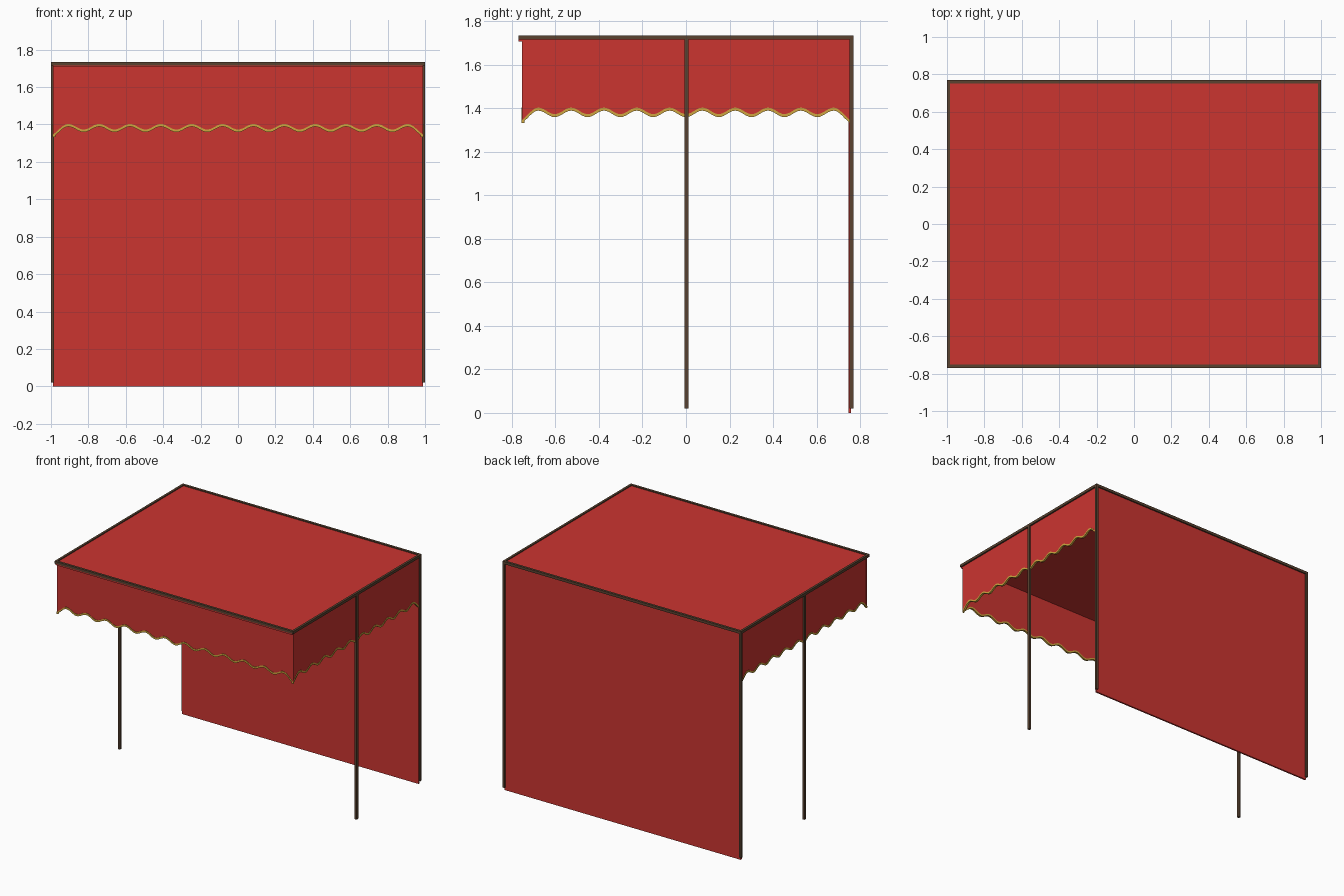
import bpy, bmesh, math

if "Cube" in bpy.data.objects:
    bpy.data.objects.remove(bpy.data.objects["Cube"])


def material(name, rgb):
    m = bpy.data.materials.new(name)
    m.diffuse_color = (*rgb, 1)
    m.use_nodes = True
    m.node_tree.nodes["Principled BSDF"].inputs["Base Color"].default_value = m.diffuse_color
    return m


RED = material("red_cloth", (0.60, 0.035, 0.03))
WOOD = material("dark_wood", (0.10, 0.055, 0.03))
GOLD = material("gold_trim", (0.62, 0.38, 0.05))


def finish(name, bm, mat):
    bmesh.ops.recalc_face_normals(bm, faces=bm.faces)
    me = bpy.data.meshes.new(name)
    bm.to_mesh(me)
    bm.free()
    me.materials.append(mat)
    ob = bpy.data.objects.new(name, me)
    bpy.context.collection.objects.link(ob)
    return ob


def box(name, lo, hi, mat):
    bm = bmesh.new()
    bmesh.ops.create_cube(bm, size=1)
    for v in bm.verts:
        v.co = [(a + b) / 2 + c * (b - a) for a, b, c in zip(lo, hi, v.co)]
    return finish(name, bm, mat)


def wave(s, half, crests):
    # scalloped hem height, dropping lower at both ends
    period = 2 * half / crests
    last = half - period / 2
    z = 1.381 - 0.015 * math.cos(2 * math.pi * (s + half) / period)
    over = max(0, abs(s) - last) / (period / 2)
    return z - 0.027 * over ** 2


def strip(name, half, crests, top, drop, place, d0, d1, mat):
    # thin cloth band: top edge is a fixed height, or follows the hem if None
    bm = bmesh.new()
    n = crests * 12
    prev = None
    for i in range(n + 1):
        s = -half + 2 * half * i / n
        w = wave(s, half, crests)
        hi = w + drop if top is None else top
        lo = w - drop if top is None else w
        ring = [bm.verts.new(place(s, d, z))
                for d, z in ((d0, lo), (d1, lo), (d1, hi), (d0, hi))]
        if prev:
            for k in range(4):
                j = (k + 1) % 4
                bm.faces.new((prev[k], prev[j], ring[j], ring[k]))
        else:
            bm.faces.new(ring)
        prev = ring
    bm.faces.new(prev)
    return finish(name, bm, mat)


# cloth roof, back wall and folded lip over the front bar
box("roof_cloth", (-0.99, -0.757, 1.717), (0.99, 0.757, 1.728), RED)
box("back_wall", (-0.99, 0.746, 0.0), (0.99, 0.759, 1.718), RED)
box("front_lip", (-0.99, -0.769, 1.707), (0.99, -0.748, 1.716), RED)

# roof frame bars front and back
for name, y in (("front_bar", -0.76), ("back_bar", 0.76)):
    box(name, (-1, y - 0.009, 1.715), (1, y + 0.009, 1.735), WOOD)

# front valance with gold hem
front = lambda s, d, z: (s, -d, z)
strip("front_valance", 0.99, 12, 1.718, 0, front, 0.744, 0.752, RED)
strip("front_trim", 0.99, 12, None, 0.007, front, 0.741, 0.755, GOLD)

# side bars, posts and side valances on both sides
for label, sg in (("left", -1), ("right", 1)):
    a, b = sorted((sg * 0.983, sg * 1.0))
    box(label + "_bar", (a, -0.769, 1.715), (b, 0.769, 1.735), WOOD)
    box(label + "_middle_post", (a, -0.008, 0.02), (b, 0.011, 1.72), WOOD)
    box(label + "_back_post", (a, 0.752, 0.02), (b, 0.769, 1.72), WOOD)
    side = lambda s, d, z, sg=sg: (sg * d, s, z)
    strip(label + "_valance", 0.754, 10, 1.718, 0, side, 0.98, 0.989, RED)
    strip(label + "_trim", 0.754, 10, None, 0.007, side, 0.977, 0.992, GOLD)
